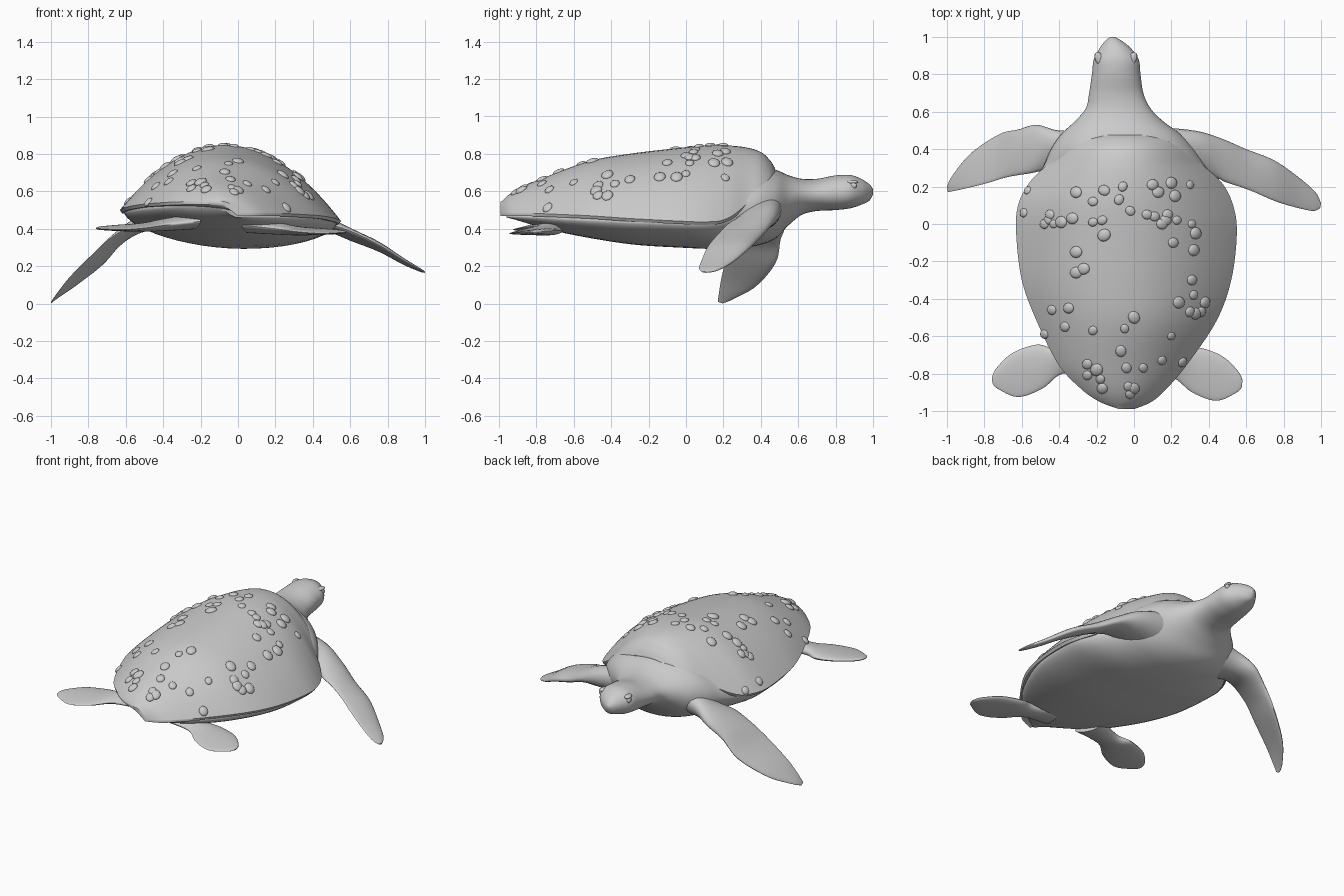
import bpy, bmesh, math, random
from mathutils import Vector, Matrix
random.seed(4)


def dense(keys, steps=6):
    """Catmull-Rom resampling of rows of numbers."""
    rows = []
    n = len(keys)
    for i in range(n - 1):
        a, b, c, d = keys[max(i - 1, 0)], keys[i], keys[i + 1], keys[min(i + 2, n - 1)]
        for s in range(steps):
            t = s / steps
            rows.append([0.5 * (2 * q + (r - p) * t + (2 * p - 5 * q + 4 * r - w) * t * t
                                + (3 * q - p - 3 * r + w) * t ** 3)
                         for p, q, r, w in zip(a, b, c, d)])
    rows.append(list(keys[-1]))
    return rows


def finish(name, bm):
    bmesh.ops.recalc_face_normals(bm, faces=bm.faces)
    me = bpy.data.meshes.new(name)
    bm.to_mesh(me)
    bm.free()
    ob = bpy.data.objects.new(name, me)
    bpy.context.collection.objects.link(ob)
    bpy.context.view_layer.objects.active = ob
    ob.select_set(True)
    bpy.ops.object.shade_smooth_by_angle(angle=math.radians(50))
    ob.select_set(False)
    return ob


def loft(name, rings):
    bm = bmesh.new()
    vs = [[bm.verts.new(p) for p in r] for r in rings]
    n = len(rings[0])
    for a, b in zip(vs, vs[1:]):
        for i in range(n):
            bm.faces.new((a[i], a[(i + 1) % n], b[(i + 1) % n], b[i]))
    bm.faces.new(vs[0])
    bm.faces.new(vs[-1])
    return finish(name, bm)


def tilt(y, u):
    return -0.03 * u * min(1, max(0, (0.5 - y) * 3))


# Shell: y, centre x, half width, rim z, top z
shell = dense([
    (-.99, -.04, .04, .515, .53), (-.95, -.045, .14, .515, .575),
    (-.88, -.055, .23, .515, .62), (-.75, -.06, .345, .51, .675),
    (-.52, -.04, .48, .50, .76), (-.3, -.04, .56, .485, .80),
    (-.05, -.04, .59, .472, .83), (.1, -.045, .575, .467, .845),
    (.22, -.045, .515, .48, .845), (.32, -.05, .41, .545, .835),
    (.4, -.05, .31, .625, .81), (.45, -.05, .21, .68, .765),
    (.475, -.05, .1, .71, .725)])


def dome(row, u):
    y, xc, hw, rim, top = row
    return Vector((xc + hw * u, y, rim + (top - rim) * (1 - abs(u) ** 2.1) + tilt(y, u)))


rings = []
N = 40
for r in shell:
    over = [dome(r, math.sin((i / N - .5) * math.pi)) for i in range(N + 1)]
    under = [Vector((r[1] + r[2] * u * .98, r[0], r[3] - .016 + tilt(r[0], u)))
             for u in (1, .8, .4, 0, -.4, -.8, -1)]
    rings.append(over + under)
loft("shell", rings)

# Belly, shoulders, neck and head: y, centre x, half width, mid z, bottom z, top z, belly power
body = dense([
    (-.96, -.04, .05, .495, .475, .51, 1.2), (-.8, -.05, .27, .49, .42, .52, 1.2),
    (-.6, -.045, .42, .48, .37, .54, 1.2), (-.3, -.04, .54, .468, .32, .55, 1.2),
    (0, -.04, .57, .46, .30, .56, 1.2), (.15, -.045, .54, .46, .295, .6, 1.2),
    (.3, -.05, .44, .48, .30, .69, 1.1), (.4, -.06, .385, .50, .315, .73, 1),
    (.48, -.07, .32, .53, .35, .715, 1), (.55, -.08, .235, .55, .42, .685, 1),
    (.62, -.085, .172, .575, .475, .667, 1), (.7, -.095, .145, .58, .495, .667, 1),
    (.8, -.095, .13, .59, .50, .685, .9), (.88, -.095, .12, .60, .51, .687, .9),
    (.94, -.1, .083, .60, .53, .665, .9), (.98, -.11, .043, .60, .55, .638, 1),
    (1.0, -.115, .012, .60, .585, .612, 1)])
rings = []
for y, xc, hw, zm, zb, zt, pw in body:
    ring = []
    for i in range(48):
        a = math.tau * i / 48
        u, s = math.cos(a), math.sin(a)
        z = (zt - zm) * s if s >= 0 else -(zm - zb) * abs(s) ** pw
        ring.append(Vector((xc + hw * u, y, zm + z + tilt(y, u))))
    rings.append(ring)
loft("body_and_head", rings)


# Flippers: leading edge xyz, trailing edge xyz, thickness
def flipper(name, keys):
    rings = []
    for r in dense(keys):
        a, b, th = Vector(r[:3]), Vector(r[3:6]), r[6]
        mid, half = (a + b) / 2, (a - b) / 2
        rings.append([mid + half * math.cos(t) +
                      Vector((0, 0, th / 2 * math.sin(t) * (1 + .35 * math.cos(t))))
                      for t in (math.tau * i / 24 for i in range(24))])
    return loft(name, rings)


flipper("left_front_flipper", [
    (-.2, .50, .52, -.28, .2, .43, .2), (-.40, .5, .48, -.45, .28, .43, .13),
    (-.52, .53, .42, -.56, .27, .42, .09), (-.62, .505, .34, -.68, .25, .35, .07),
    (-.72, .48, .22, -.78, .22, .26, .05), (-.87, .38, .1, -.9, .19, .14, .035),
    (-.97, .26, .03, -.97, .175, .05, .02), (-1, .2, .004, -.995, .17, .012, .008)])
flipper("right_front_flipper", [
    (.1, .52, .52, .18, .2, .43, .2), (.32, .5, .48, .4, .25, .43, .13),
    (.46, .46, .43, .5, .22, .42, .08), (.6, .40, .36, .62, .18, .38, .06),
    (.75, .34, .30, .76, .12, .31, .05), (.88, .25, .225, .88, .085, .235, .035),
    (.97, .17, .18, .96, .07, .19, .02), (1, .11, .168, .995, .085, .17, .008)])
rear = [
    (-.25, -.6, .44, -.2, -.8, .44, .08), (-.42, -.66, .42, -.38, -.8, .42, .06),
    (-.52, -.645, .41, -.49, -.88, .405, .045), (-.65, -.69, .41, -.62, -.925, .395, .03),
    (-.735, -.77, .405, -.73, -.88, .4, .018), (-.76, -.82, .403, -.757, -.85, .401, .006)]
flipper("left_rear_flipper", rear)
flipper("right_rear_flipper", [(-.18 - a, b - .015, c - .02, -.18 - d, e - .02, f - .02, t)
                               for a, b, c, d, e, f, t in rear])


def pebble(bm, pos, rot, scale):
    bmesh.ops.create_uvsphere(bm, u_segments=14, v_segments=8, radius=1,
                              matrix=Matrix.LocRotScale(pos, rot, Vector(scale)))


# Barnacles: top view x, y, dropped onto the dome
spots = [(-.59, .06), (-.57, .18), (-.48, 0), (-.46, .02), (-.43, 0), (-.45, .05), (-.39, .01),
         (-.33, .03), (-.31, .17), (-.22, .12), (-.16, .18), (-.08, .13), (-.06, .2), (-.22, .01),
         (-.17, .02), (-.16, -.06), (-.31, -.15), (-.31, -.26), (-.27, -.24), (-.02, .07),
         (.07, .05), (.1, .21), (.13, .17), (.2, .22), (.22, .15), (.3, .21), (.15, 0), (.17, .02),
         (.18, .05), (.23, .02), (.21, -.1), (.31, 0), (.33, -.05), (.32, -.14), (.31, -.3),
         (.32, -.38), (.24, -.42), (.3, -.47), (.33, -.48), (.38, -.42), (.36, -.47),
         (-.44, -.46), (-.35, -.45), (-.37, -.55), (-.22, -.57), (-.48, -.59), (0, -.5),
         (-.05, -.56), (.2, -.6), (-.07, -.68), (.15, -.73), (.26, -.74), (-.25, -.75),
         (-.25, -.81), (-.2, -.78), (-.18, -.83), (-.04, -.77), (.05, -.77), (-.17, -.88),
         (-.03, -.87), (-.02, -.91), (0, -.88), (.11, .04)]


def on_shell(x, y):
    for a, b in zip(shell, shell[1:]):
        if a[0] <= y <= b[0]:
            t = (y - a[0]) / (b[0] - a[0])
            row = [p + (q - p) * t for p, q in zip(a, b)]
            return dome(row, max(-.99, min(.99, (x - row[1]) / row[2])))


bm = bmesh.new()
for x, y in spots:
    p = on_shell(x, y)
    dx = on_shell(x + .008, y) - on_shell(x - .008, y)
    dy = on_shell(x, y + .008) - on_shell(x, y - .008)
    nrm = dx.cross(dy).normalized()
    s = random.uniform(.022, .033)
    pebble(bm, p, nrm.to_track_quat('Z', 'Y'), (s, s * 1.15, s * .5))
finish("barnacles", bm)

# Eyes with brow ridges
bm = bmesh.new()
for s in (-1, 1):
    yaw = Matrix.Rotation(s * -.35, 3, 'Z').to_quaternion()
    pebble(bm, Vector((-.097 + s * .1, .89, .63)), yaw, (.014, .024, .018))
    pebble(bm, Vector((-.097 + s * .09, .885, .65)), yaw, (.022, .036, .012))
finish("eyes", bm)
